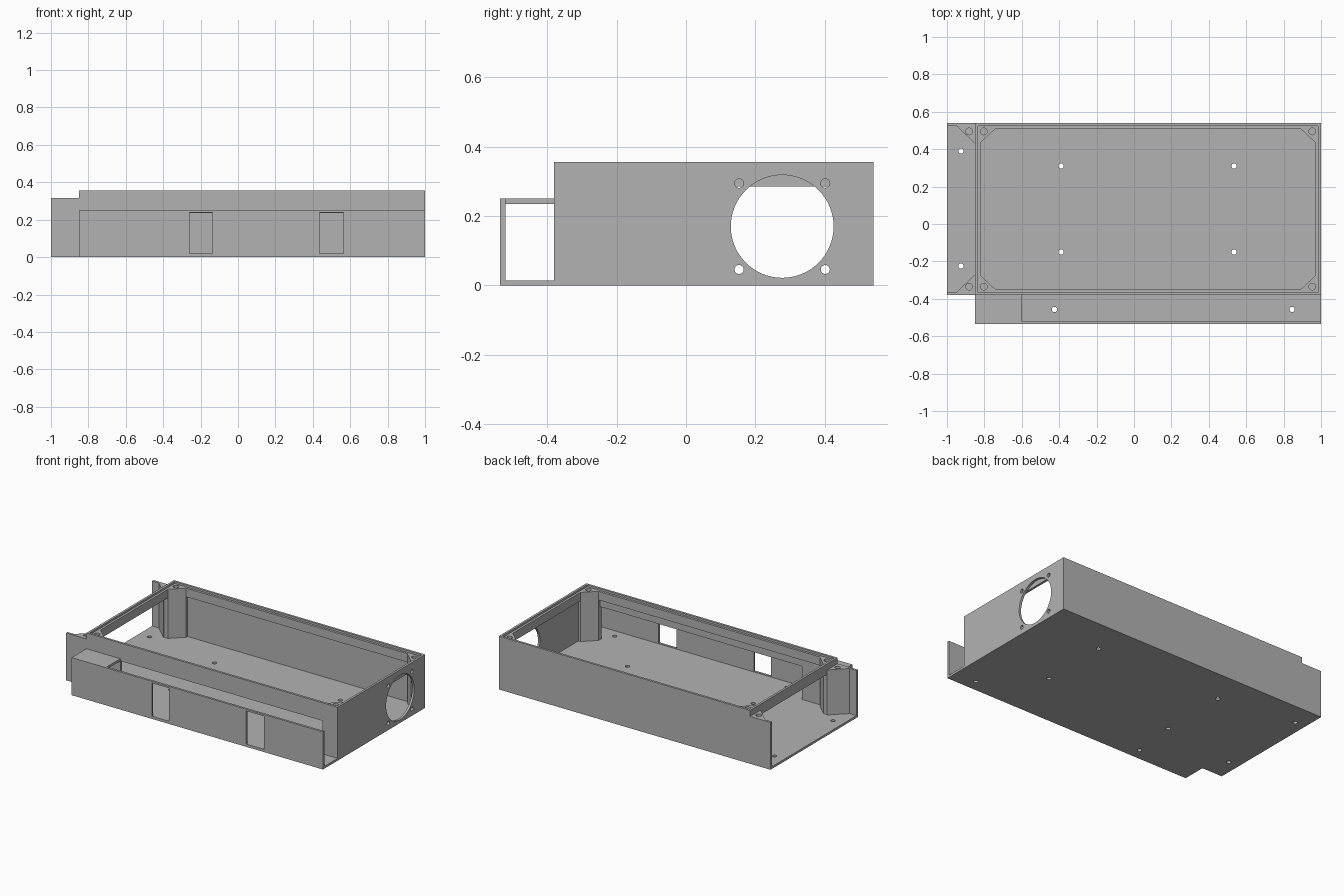
import bpy, bmesh, math
from mathutils import Vector

cube = bpy.data.objects.get("Cube")
if cube:
    bpy.data.objects.remove(cube)

grey = bpy.data.materials.new("plain grey")
grey.use_nodes = True
colour = (0.45, 0.45, 0.45, 1)
grey.diffuse_color = colour
grey.node_tree.nodes["Principled BSDF"].inputs["Base Color"].default_value = colour

# Overall sizes
T = 0.015                       # sheet thickness
X0, XB, X1 = -1.0, -0.85, 1.0   # open end, crossbar, fan end
YC, Y0, Y1 = -0.535, -0.38, 0.54  # channel front, box front, box back
TOP, LOW, CH = 0.355, 0.315, 0.25  # box, open-end and channel heights
LEDGE = 0.342


def prism(name, outline, axis, a, b):
    """Extrude a 2D outline along an axis from a to b."""
    place = {"x": lambda p, d: (d, p[0], p[1]),
             "y": lambda p, d: (p[0], d, p[1]),
             "z": lambda p, d: (p[0], p[1], d)}[axis]
    bm = bmesh.new()
    face = bm.faces.new([bm.verts.new(place(p, a)) for p in outline])
    new = bmesh.ops.extrude_face_region(bm, geom=[face])["geom"]
    shift = Vector(place((0, 0), b - a))
    bmesh.ops.translate(bm, vec=shift,
                        verts=[v for v in new if isinstance(v, bmesh.types.BMVert)])
    bmesh.ops.recalc_face_normals(bm, faces=bm.faces)
    mesh = bpy.data.meshes.new(name)
    bm.to_mesh(mesh)
    bm.free()
    mesh.materials.append(grey)
    obj = bpy.data.objects.new(name, mesh)
    bpy.context.collection.objects.link(obj)
    return obj


def rect(u0, u1, v0, v1):
    return [(u0, v0), (u1, v0), (u1, v1), (u0, v1)]


def circle(u, v, r, n=24):
    return [(u + r * math.cos(i * math.tau / n), v + r * math.sin(i * math.tau / n))
            for i in range(n)]


def cut(obj, outlines, axis, a, b):
    """Cut each outline through the object, then discard the cutter."""
    for outline in outlines:
        cutter = prism("cutter", outline, axis, a, b)
        cutter.hide_render = True
        mod = obj.modifiers.new("cut", "BOOLEAN")
        mod.operation, mod.solver, mod.object = "DIFFERENCE", "EXACT", cutter
        bpy.context.view_layer.objects.active = obj
        bpy.ops.object.modifier_apply(modifier=mod.name)
        bpy.data.objects.remove(cutter)


# Floor with screw holes
floor = prism("floor", [(X0, Y0), (XB, Y0), (XB, YC), (X1, YC), (X1, Y1), (X0, Y1)],
              "z", 0, T)
holes = [(x, y) for x in (-0.39, 0.535) for y in (-0.15, 0.31)]
holes += [(-0.925, -0.225), (-0.925, 0.39), (-0.425, -0.457), (0.845, -0.457)]
cut(floor, [circle(x, y, 0.014) for x, y in holes], "z", -0.1, 0.1)

# Long walls, stepped down at the open end
side = [(X0, T), (X1 - T, T), (X1 - T, TOP), (XB, TOP), (XB, LOW), (X0, LOW)]
prism("back_wall", side, "y", Y1 - T, Y1)
front = prism("front_wall", side, "y", Y0, Y0 + T)
cut(front, [rect(-0.6, 0.89, T, CH - T)], "y", Y0 - 0.1, Y0 + 0.1)

# Fan wall
fan_y, fan_z = 0.277, 0.17
fan = prism("fan_wall", rect(Y0, Y1, T, TOP), "x", X1 - T, X1)
fan_cuts = [circle(fan_y, fan_z, 0.148, 64)]
fan_cuts += [circle(fan_y + sy * 0.124, fan_z + sz * 0.124, 0.013)
             for sy in (-1, 1) for sz in (-1, 1)]
cut(fan, fan_cuts, "x", X1 - 0.1, X1 + 0.1)

# Crossbar and the lid ledge running round the inside
prism("crossbar", rect(Y0 + T, Y1 - T, 0.285, TOP), "x", XB, XB + T)
ledge = prism("lid_ledge", rect(XB + T, X1 - T, Y0 + T, Y1 - T), "z", 0.285, LEDGE)
cut(ledge, [rect(XB + 2 * T, X1 - 2 * T, Y0 + 2 * T, Y1 - 2 * T)], "z", 0.2, 0.4)

# Corner posts with blind screw holes
mid = (Y0 + Y1) / 2
half = (Y1 - Y0) / 2 - T
for s, end in ((-1, "front"), (1, "back")):
    def at(points):
        return [(x, mid + s * (half - d)) for x, d in points]
    inner = prism(f"{end}_crossbar_post",
                  at([(XB, 0), (XB, 0.09), (-0.82, 0.09), (-0.74, 0.015), (-0.74, 0)]),
                  "z", T, LEDGE)
    outer = prism(f"{end}_outer_post", at([(-0.95, 0), (XB, 0.095), (XB, 0)]),
                  "z", T, LOW)
    corner = prism(f"{end}_fan_post",
                   at([(X1 - T, 0), (X1 - T, 0.09), (0.97, 0.09), (0.89, 0.015), (0.89, 0)]),
                   "z", T, LEDGE)
    # Raised middle of the post sits under the bar only
    cut(inner, [rect(XB - 0.01, XB + T, Y0, Y1)], "z", 0.285, 0.4)
    for post, x in ((inner, -0.803), (outer, -0.882), (corner, 0.953)):
        cut(post, [circle(x, mid + s * (half - 0.03), 0.018)], "z", 0.2, 0.4)
    # Matching holes through the ledge
    cut(ledge, [circle(x, mid + s * (half - 0.03), 0.018) for x in (-0.803, 0.953)],
        "z", 0.2, 0.4)

# Side channel: windowed front and short cover
channel = prism("channel_front", rect(XB, X1, T, CH), "y", YC, YC + T)
cut(channel, [rect(-0.26, -0.135, 0.018, 0.238), rect(0.435, 0.565, 0.018, 0.238)],
    "y", YC - 0.1, YC + 0.1)
prism("channel_cover", rect(XB, -0.6, YC + T, Y0), "z", CH - T, CH)
